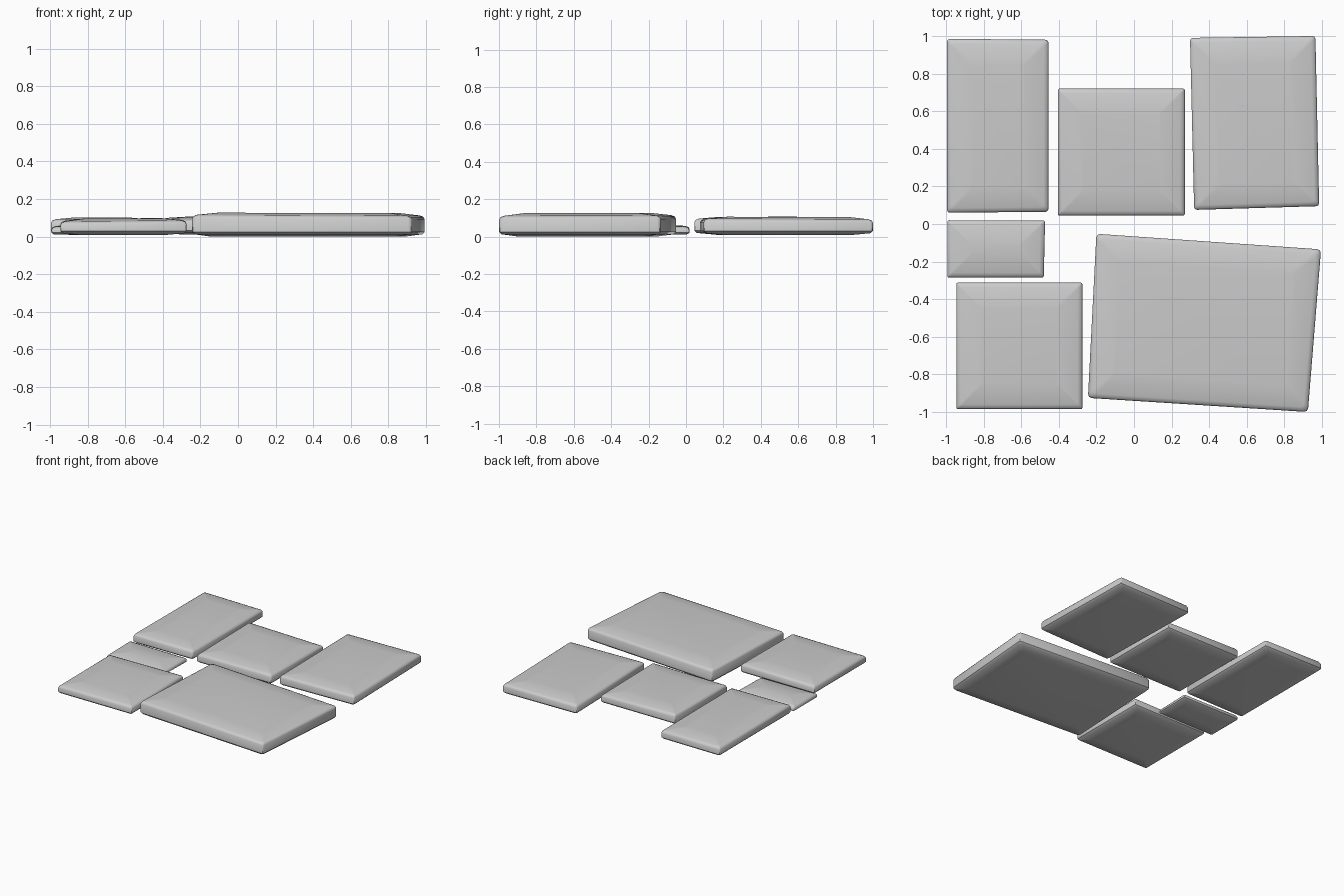
import bpy, bmesh
from mathutils import Vector

if "Cube" in bpy.data.objects:
    bpy.data.objects.remove(bpy.data.objects["Cube"])


def slab(name, corners, z0, z1, droop, lift=0.012, round_r=0.015):
    """Worn paving slab. Corners run front-left, front-right, back-right, back-left.
    droop lowers the top at each corner."""
    pts = [Vector(c) for c in corners]
    w = ((pts[1] - pts[0]).length + (pts[2] - pts[3]).length) / 2
    d = ((pts[3] - pts[0]).length + (pts[2] - pts[1]).length) / 2

    def blend(vals, u, v):
        return (vals[0] * (1 - u) * (1 - v) + vals[1] * u * (1 - v)
                + vals[2] * u * v + vals[3] * (1 - u) * v)

    def outline(inset):
        # rectangle with clipped, rounded corners in slab units
        a, b, r = inset, inset, round_r
        x0, x1, y0, y1 = a, w - a, b, d - b
        k = r * 0.3
        return [(x0, y0 + r), (x0 + k, y0 + k), (x0 + r, y0),
                (x1 - r, y0), (x1 - k, y0 + k), (x1, y0 + r),
                (x1, y1 - r), (x1 - k, y1 - k), (x1 - r, y1),
                (x0 + r, y1), (x0 + k, y1 - k), (x0, y1 - r)]

    bm = bmesh.new()
    rings = []
    # (inset, height, share of corner droop)
    levels = [(0.10, z0, 0), (0.012, z0 + lift * 0.7, 0), (0.0, z0 + lift + 0.008, 0),
              (0.0, z1 - 0.026, 1), (0.007, z1 - 0.014, 1), (0.025, z1 - 0.007, 1),
              (0.13, z1, 0.35)]
    for inset, z, share in levels:
        ring = []
        for x, y in outline(inset):
            u, v = x / w, y / d
            p = blend(pts, u, v)
            ring.append(bm.verts.new((p.x, p.y, z - share * blend(droop, u, v))))
        rings.append(ring)
    for a, b in zip(rings, rings[1:]):
        for i in range(12):
            j = (i + 1) % 12
            bm.faces.new((a[i], a[j], b[j], b[i]))
    bm.faces.new(rings[0][::-1])
    bm.faces.new(rings[-1])
    bmesh.ops.recalc_face_normals(bm, faces=bm.faces)
    me = bpy.data.meshes.new(name)
    bm.to_mesh(me)
    bm.free()
    ob = bpy.data.objects.new(name, me)
    bpy.context.collection.objects.link(ob)
    bpy.context.view_layer.objects.active = ob
    ob.select_set(True)
    bpy.ops.object.shade_smooth_by_angle(angle=0.7)
    ob.select_set(False)


# Back row
slab("back_left_slab", [(-0.995, 0.06), (-0.455, 0.065), (-0.455, 0.98), (-0.995, 0.985)],
     0.01, 0.105, [0.005, 0.005, 0.012, 0.008])
slab("back_middle_slab", [(-0.405, 0.045), (0.27, 0.045), (0.27, 0.72), (-0.405, 0.72)],
     0.012, 0.108, [0.01, 0.004, 0.015, 0.0], round_r=0.008)
slab("back_right_slab", [(0.32, 0.075), (0.985, 0.095), (0.965, 1.0), (0.298, 0.99)],
     0.01, 0.108, [0.005, 0.004, 0.008, 0.01])

# Small filler stone
slab("small_slab", [(-0.993, -0.285), (-0.48, -0.285), (-0.473, 0.018), (-0.993, 0.02)],
     0.01, 0.065, [0.004, 0.006, 0.004, 0.0], lift=0.004, round_r=0.008)

# Front row
slab("front_left_slab", [(-0.945, -0.985), (-0.275, -0.985), (-0.275, -0.312), (-0.945, -0.312)],
     0.01, 0.1, [0.012, 0.006, 0.003, 0.008], round_r=0.008)
slab("large_slab", [(-0.245, -0.925), (0.925, -1.0), (0.995, -0.135), (-0.2, -0.052)],
     0.0, 0.13, [0.006, 0.012, 0.01, 0.008], lift=0.018, round_r=0.02)
